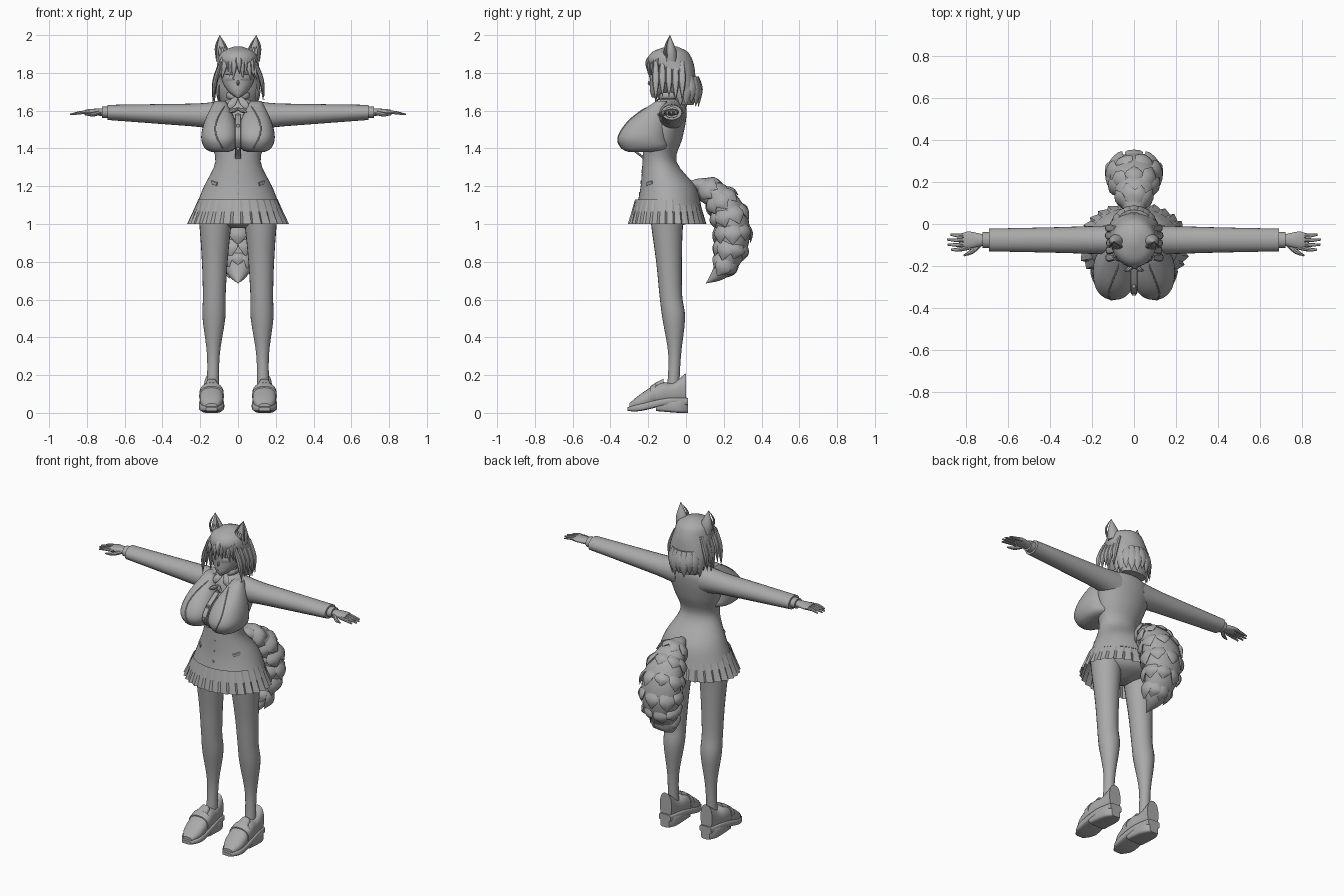
import bpy, bmesh, math, random
from mathutils import Vector, Matrix
from mathutils.bvhtree import BVHTree

random.seed(4)
if "Cube" in bpy.data.objects:
    bpy.data.objects.remove(bpy.data.objects["Cube"])

X, Y, Z = Matrix.Identity(3)
grey = bpy.data.materials.new("plain_grey")
grey.use_nodes = True
grey.diffuse_color = (.4, .4, .4, 1)
grey.node_tree.nodes["Principled BSDF"].inputs["Base Color"].default_value = grey.diffuse_color


def smooth_rows(rows, steps):
    """Catmull-Rom interpolation of centre and radii."""
    rows = [Vector(row) for row in rows]
    padded = [rows[0]] + rows + [rows[-1]]
    result = []
    for before, start, end, after in zip(padded, padded[1:], padded[2:], padded[3:]):
        for step in range(steps):
            t = step / steps
            into, out = (end - before) / 2, (after - start) / 2
            bend = (start - end) * 2 + into + out
            result.append(start + into * t + (end - start - into - bend) * t * t + bend * t ** 3)
    return result + [rows[-1]]


def tube(bm, rows, axis=None, side=X, sides=24, steps=4, power=2):
    """Loft of superellipses through rows of x, y, z, half width, half depth."""
    rows = smooth_rows(rows, steps)
    centres = [row.xyz if len(row) == 3 else Vector(row[:3]) for row in rows]
    rings = []
    for i, (row, centre) in enumerate(zip(rows, centres)):
        ahead = axis or (centres[min(i + 1, len(rows) - 1)] - centres[max(i - 1, 0)]).normalized()
        across = (side - ahead * side.dot(ahead)).normalized()
        along = ahead.cross(across)
        ring = []
        for k in range(sides):
            angle = math.tau * k / sides
            u, v = (math.copysign(abs(w) ** (2 / power), w) for w in (math.cos(angle), math.sin(angle)))
            ring.append(bm.verts.new(centre + across * u * max(row[3], .001) + along * v * max(row[4], .001)))
        rings.append(ring)
    for lower, upper in zip(rings, rings[1:]):
        for k in range(sides):
            bm.faces.new((lower[k - 1], lower[k], upper[k], upper[k - 1]))
    bm.faces.new(rings[0])
    bm.faces.new(rings[-1])


def stack(bm, rows, middle=0, **options):
    """Horizontal sections given as height, half width, front, back."""
    tube(bm, [(middle, (front + back) / 2, z, width, (back - front) / 2) for z, width, front, back in rows],
         axis=Z, **options)


def lock(bm, root, tip, bend, width, thick, side=X):
    """Tapered tuft curving from root to tip."""
    root, tip = Vector(root), Vector(tip)
    middle = (root + tip) / 2 + Vector(bend)
    tube(bm, [(*root, width * .6, thick * .6), (*middle, width, thick), (*tip, 0, 0)], side=side, sides=8)


def line(bm, surface, points, width, thick, side=Z):
    """Thin strip laid on the front of a surface."""
    hits = [surface.ray_cast(Vector((x, -1, z)), Y)[0] for x, z in points]
    tube(bm, [(*hit, width, thick) for hit in hits if hit], side=side, sides=8)


def finish(name, bm, mirror=False, angle=40):
    bmesh.ops.recalc_face_normals(bm, faces=bm.faces)
    for prefix, sign in (("left_", 1), ("right_", -1)) if mirror else (("", 1),):
        copy = bm.copy()
        if sign < 0:
            bmesh.ops.scale(copy, vec=(-1, 1, 1), verts=copy.verts)
            bmesh.ops.reverse_faces(copy, faces=copy.faces)
        mesh = bpy.data.meshes.new(prefix + name)
        copy.to_mesh(mesh)
        copy.free()
        mesh.materials.append(grey)
        mesh.shade_smooth()
        mesh.set_sharp_from_angle(angle=math.radians(angle))
        bpy.context.collection.objects.link(bpy.data.objects.new(prefix + name, mesh))
    bm.free()


# Jacket with bust
jacket = bmesh.new()
stack(jacket, [(1.1, .22, -.26, .08), (1.2, .18, -.24, .05), (1.33, .12, -.23, -.05), (1.45, .15, -.22, -.02),
               (1.55, .17, -.18, 0), (1.62, .14, -.16, 0), (1.66, .05, -.13, -.04)], sides=40)
for sign in (1, -1):
    stack(jacket, [(1.38, .04, -.3, -.2), (1.4, .08, -.34, -.1), (1.46, .1, -.36, -.1), (1.55, .08, -.3, -.1),
                   (1.65, .03, -.16, -.1)], middle=sign * .095, sides=32, power=2.3)
jacket_front = BVHTree.FromBMesh(jacket)
finish("jacket", jacket)

# Jacket edging over the bust and pocket flaps
trim = bmesh.new()
line(trim, jacket_front, [(.06 + .06 * math.sin(math.pi * t / 9), 1.64 - .03 * t) for t in range(9)], .004, .004, X)
line(trim, jacket_front, [(.11, 1.21), (.14, 1.22), (.17, 1.23)], .01, .006)
finish("jacket_trim", trim, True)

# Button placket bridging the bust, with buttons
placket = bmesh.new()
buttons = bmesh.new()
heights = [1.1 + .06 * i for i in range(9)]
fronts = [jacket_front.ray_cast(Vector((.03, -1, z)), Y)[0].y + .01 for z in heights]
tube(placket, [(0, y, z, .016, .01) for y, z in zip(fronts, heights)], axis=Z, sides=8, power=4)
for y, z in zip(fronts, heights):
    tube(buttons, [(0, y - .015, z, .009, .009), (0, y, z, .009, .009)], sides=12, steps=1)
finish("button_placket", placket)
finish("buttons", buttons)

# Shirt collar and neck bow
collar = bmesh.new()
lock(collar, (.01, -.14, 1.67), (.06, -.17, 1.6), (0, -.01, 0), .02, .006)
tube(collar, [(0, -.14, 1.67, .016, .006), (.05, -.12, 1.68, .016, .006), (.05, -.06, 1.68, .016, .006),
              (0, -.03, 1.68, .016, .006)], side=Z, sides=8)
lock(collar, (0, -.19, 1.61), (.05, -.22, 1.59), (0, -.01, 0), .012, .012)
finish("collar_and_bow", collar, True)

# Pleated skirt
skirt = bmesh.new()
count, rings = 120, []
for drop in (0, .5, 1):
    ring = []
    for k in range(count):
        angle = math.tau * k / count
        flare = 1 + .02 * (k % 4 - 1) * drop
        ring.append(skirt.verts.new(((.21 + .05 * drop) * flare * math.cos(angle),
                                     (.17 + .03 * drop) * flare * math.sin(angle) - .1, 1.13 - .13 * drop)))
    rings.append(ring)
for upper, lower in zip(rings, rings[1:]):
    for k in range(count):
        skirt.faces.new((upper[k], upper[k - 1], lower[k - 1], lower[k]))
finish("pleated_skirt", skirt, angle=15)

# Hips and legs
hips = bmesh.new()
stack(hips, [(.98, .04, -.14, -.06), (1.01, .13, -.19, .02), (1.06, .19, -.22, .05), (1.12, .19, -.23, .05)])
finish("hips", hips)
leg = bmesh.new()
tube(leg, [(.135 - .015 * z, y, z, radius, radius) for z, y, radius in (
    (1.1, -.09, .1), (1, -.1, .085), (.8, -.09, .068), (.62, -.08, .06), (.5, -.065, .06), (.3, -.06, .033),
    (.1, -.07, .033))], axis=Z)
finish("leg", leg, True)


def shoe_part(name, rows, power=5, steps=4):
    """Sections from toe to heel given as y, half width, bottom, top."""
    bm = bmesh.new()
    tube(bm, [(.14, y, (low + high) / 2, width, (high - low) / 2) for y, width, low, high in rows],
         axis=Y, steps=steps, power=power)
    finish(name, bm, True)


# Loafers
shoe_part("shoe_upper", [(-.3, .03, .02, .05), (-.24, .06, .02, .1), (-.14, .06, .04, .16), (-.07, .05, .05, .16),
                         (0, .04, .05, .21)], power=2.4)
shoe_part("shoe_strap", [(-.19, .066, .04, .14), (-.16, .064, .04, .16)], power=2.4, steps=1)
shoe_part("shoe_tongue", [(-.16, .04, .1, .16), (-.12, .03, .1, .18)], power=3)
shoe_part("shoe_sole", [(-.31, .03, .01, .03), (-.24, .066, .01, .05), (-.1, .06, .04, .08), (.01, .04, .04, .08)])
shoe_part("shoe_heel", [(-.16, .06, .01, .06), (-.04, .055, 0, .07), (.01, .03, 0, .07)])


def arm_part(bm, rows, steps=4):
    """Sections along the arm given as x, half depth, half height."""
    tube(bm, [(x, -.076, 1.57 + .03 * x, depth, height) for x, depth, height in rows], axis=X, side=Y, steps=steps)


# Sleeves, cuffs and hands
sleeve = bmesh.new()
arm_part(sleeve, [(.08, .07, .08), (.2, .066, .063), (.4, .06, .053), (.69, .054, .04)])
finish("sleeve", sleeve, True)
cuff = bmesh.new()
arm_part(cuff, [(.68, .037, .03), (.72, .037, .03)], steps=1)
finish("shirt_cuff", cuff, True)
hand = bmesh.new()
arm_part(hand, [(.71, .025, .02), (.78, .04, .016), (.81, .035, .01)])
for finger in range(4):
    y = .02 * finger - .11
    reach = .87 + .02 * math.sin(finger)
    tube(hand, [(.78, y, 1.59, .011, .01), (.83, y * 1.1, 1.59, .01, .009), (reach, y * 1.2 + .01, 1.58, .005, .004)],
         side=Y, sides=8)
tube(hand, [(.73, -.09, 1.59, .014, .012), (.77, -.13, 1.58, .012, .011), (.81, -.15, 1.58, .004, .004)], side=Y, sides=8)
finish("hand", hand, True)

# Neck and head
neck = bmesh.new()
stack(neck, [(1.64, .045, -.13, -.04), (1.75, .036, -.12, -.04)])
finish("neck", neck)
head = bmesh.new()
stack(head, [(1.67, .01, -.18, -.14), (1.7, .05, -.19, -.08), (1.76, .085, -.19, -.03), (1.86, .09, -.19, -.01),
             (1.92, .04, -.14, -.05)], sides=32)
face_front = BVHTree.FromBMesh(head)
lock(head, (0, -.185, 1.76), (0, -.187, 1.73), (0, -.01, 0), .007, .007)
finish("head", head)

# Eyes, lashes, brows and mouth
face = bmesh.new()
for height, width in ((1.775, .014), (1.795, .003), (1.82, .002)):
    line(face, face_front, [(x, height) for x in (.02, .04, .065)], width, .003)
line(face, face_front, [(0, 1.705), (.015, 1.706)], .002, .002)
finish("face_details", face, True)

# Hair cap, fringe, side locks and back locks
hair = bmesh.new()
stack(hair, [(1.94, .02, -.1, -.05), (1.91, .09, -.18, .01), (1.85, .11, -.2, .04), (1.78, .115, -.11, .05),
             (1.7, .115, -.08, .055), (1.63, .08, -.05, .04)], sides=36)
for i in range(-5, 6):
    x = i * .02
    y = abs(x) * .45 - .2
    lock(hair, (x * .7, y + .02, 1.9), (x + random.uniform(-.01, .01), y, 1.78 + random.uniform(-.02, .02)),
         (0, -.015, .01), .017, .01)
    angle = math.pi * (i + 5) / 10
    out = Vector((math.cos(angle), math.sin(angle), 0))
    lock(hair, out * .09 - Y * .03 + Z * 1.78, out * .1 - Y * .03 + Z * random.uniform(1.61, 1.65), out * .01,
         .03, .014, side=Z.cross(out))
for sign in (1, -1):
    for i in range(5):
        y = .035 * i - .16
        lock(hair, (sign * .09, y, 1.86), (sign * random.uniform(.125, .14), y, random.uniform(1.63, 1.68)),
             (sign * .012, 0, 0), .02, .012, side=Y)
finish("hair", hair)

# Animal ears with raised rims and inner fur
ear = bmesh.new()
tip = Vector((.097, -.085, 2))
tube(ear, [(.08, -.08, 1.86, .036, .033), (.085, -.08, 1.92, .034, .028), (*tip, 0, 0)], axis=Z)
for x in (.05, .115):
    lock(ear, (x, -.1, 1.88), tip, ((x - .08) * .3, -.015, 0), .006, .006)
for i in range(3):
    lock(ear, (.066 + .014 * i, -.1, 1.88), (.07 + .014 * i, -.11, 1.94), (0, -.01, 0), .01, .006)
finish("ear", ear, True)

# Bushy tail along an arc, with overlapping fur tufts
tail = bmesh.new()
spine = []
for i in range(9):
    angle = math.radians(90 - 155 * i / 8)
    swell = math.sin(math.pi * i / 8) ** .8
    spine.append((0, .25 * math.cos(angle), .94 + .28 * math.sin(angle), .12 * swell, .09 * swell))
tube(tail, spine, sides=28)
for i in range(1, 7):
    here, there = Vector(spine[i][:3]), Vector(spine[i + 1][:3])
    ahead = (there - here).normalized()
    up = ahead.cross(X)
    for k in range(8):
        angle = math.tau * (k + i % 2 / 2) / 8
        across, along = X * math.cos(angle), up * math.sin(angle)
        root = across * spine[i][3] + along * spine[i][4]
        end = across * spine[i + 1][3] + along * spine[i + 1][4]
        lock(tail, here + root * .85, there + end + root * .1 + ahead * random.uniform(-.02, .02), root * .1,
             .035 + root.length * .1, .014, side=up * math.cos(angle) - X * math.sin(angle))
finish("bushy_tail", tail)
